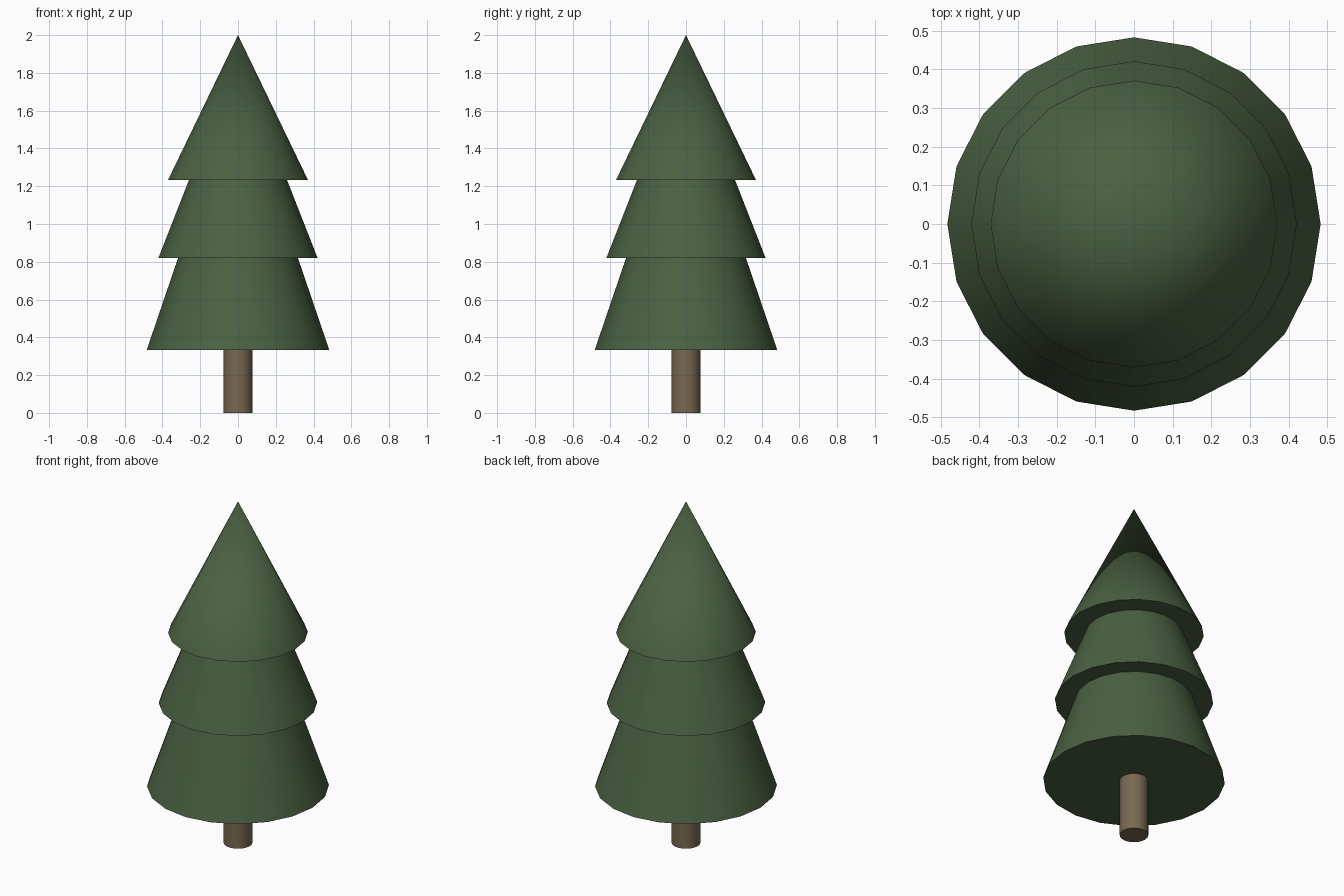
import bpy
import math

if "Cube" in bpy.data.objects:
    bpy.data.objects.remove(bpy.data.objects["Cube"])

SIDES = 20


def material(name, color):
    mat = bpy.data.materials.new(name)
    mat.diffuse_color = (*color, 1.0)
    mat.use_nodes = True
    mat.node_tree.nodes["Principled BSDF"].inputs["Base Color"].default_value = mat.diffuse_color
    return mat


def frustum(name, z0, z1, r0, r1, mat):
    bpy.ops.mesh.primitive_cone_add(vertices=SIDES, radius1=r0, radius2=r1,
                                    depth=z1 - z0, location=(0, 0, (z0 + z1) / 2))
    obj = bpy.context.object
    obj.name = name
    obj.data.materials.append(mat)
    bpy.ops.object.shade_smooth_by_angle(angle=math.radians(40))
    return obj


green = material("needles", (0.07, 0.12, 0.055))
brown = material("bark", (0.19, 0.14, 0.083))

# Trunk
frustum("trunk", 0.0, 0.334, 0.076, 0.076, brown)

# Three foliage tiers, each tucked under the one above
frustum("lower_foliage", 0.334, 0.821, 0.483, 0.317, green)
frustum("middle_foliage", 0.821, 1.232, 0.421, 0.26, green)
frustum("top_foliage", 1.232, 2.0, 0.371, 0.0, green)
